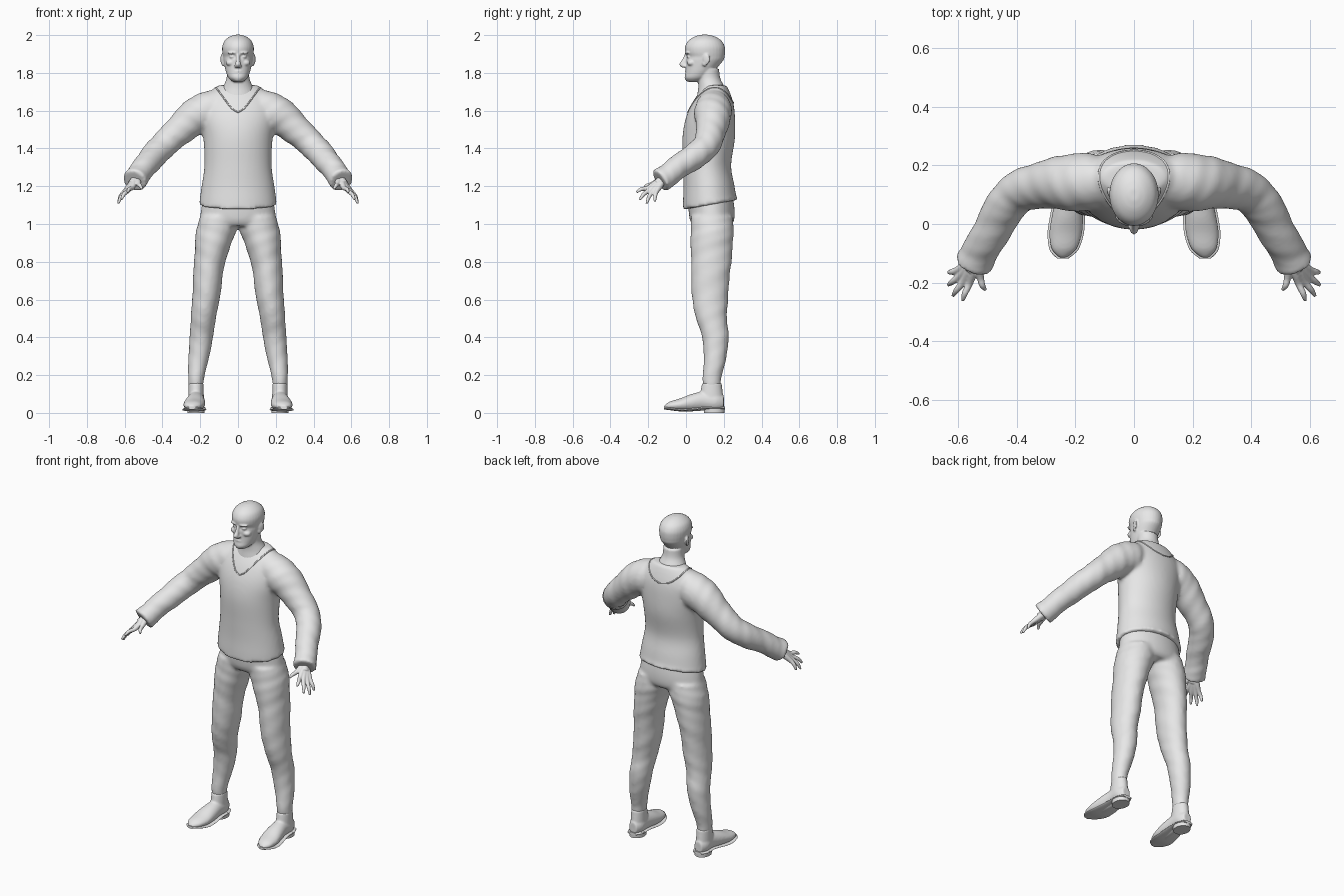
import bpy, bmesh, math
from mathutils import Vector, Matrix

cube = bpy.data.objects.get("Cube")
if cube:
    bpy.data.objects.remove(cube, do_unlink=True)

GREY = bpy.data.materials.new("plain_grey")
GREY.use_nodes = True
GREY.diffuse_color = (0.8, 0.8, 0.8, 1)
GREY.node_tree.nodes["Principled BSDF"].inputs["Base Color"].default_value = (0.8, 0.8, 0.8, 1)


def spline(rows, steps):
    """Smoothly interpolate rows of numbers (Catmull-Rom)."""
    out = []
    last = len(rows) - 1
    for i in range(last):
        a, b, c, d = rows[max(i - 1, 0)], rows[i], rows[i + 1], rows[min(i + 2, last)]
        for k in range(steps):
            t = k / steps
            out.append([0.5 * (2 * q + (r - p) * t + (2 * p - 5 * q + 4 * r - s) * t * t
                               + (3 * q - p - 3 * r + s) * t ** 3)
                        for p, q, r, s in zip(a, b, c, d)])
    out.append(list(rows[last]))
    return out


def loft(bm, rings, axis=None, side=1, steps=5, sides=32, fold=0.0):
    """Skin rings (x, y, z, radius[, second radius]); axis None follows the path."""
    rows = spline(rings, steps)
    pts = [Vector(r[:3]) for r in rows]
    loops = []
    for i, row in enumerate(rows):
        if axis == "z":
            u, v = Vector((1, 0, 0)), Vector((0, 1, 0))
        elif axis == "y":
            u, v = Vector((1, 0, 0)), Vector((0, 0, 1))
        else:
            t = (pts[min(i + 1, len(pts) - 1)] - pts[max(i - 1, 0)]).normalized()
            u = t.cross(Vector((1, 0, 1))).normalized()
            v = t.cross(u)
        loop = []
        for k in range(sides):
            a = math.tau * k / sides
            w = 1 + fold * math.sin(1.3 * i + 2 * a) * math.sin(0.45 * i + a)
            p = pts[i] + (u * math.cos(a) * row[3] + v * math.sin(a) * row[-1]) * w
            loop.append(bm.verts.new((p.x * side, p.y, p.z)))
        loops.append(loop)
    for a, b in zip(loops, loops[1:]):
        for k in range(sides):
            n = (k + 1) % sides
            bm.faces.new((a[k], a[n], b[n], b[k]))
    bm.faces.new(loops[0][::-1])
    bm.faces.new(loops[-1])
    return loops


def blob(bm, centre, size, turn=0.0):
    m = Matrix.Translation(centre) @ Matrix.Rotation(turn, 4, "Z") @ Matrix.Diagonal((*size, 1))
    bmesh.ops.create_icosphere(bm, subdivisions=3, radius=1, matrix=m)


def finish(bm, name, voxel=0, smooth=0):
    """Turn the bmesh into an object, fusing overlapping pieces if voxel is set."""
    bmesh.ops.recalc_face_normals(bm, faces=bm.faces)
    mesh = bpy.data.meshes.new(name)
    bm.to_mesh(mesh)
    bm.free()
    mesh.materials.append(GREY)
    ob = bpy.data.objects.new(name, mesh)
    bpy.context.collection.objects.link(ob)
    if voxel:
        mod = ob.modifiers.new("fuse", "REMESH")
        mod.mode, mod.voxel_size, mod.use_smooth_shade = "VOXEL", voxel, True
        mod = ob.modifiers.new("soften", "SMOOTH")
        mod.factor, mod.iterations = 0.5, smooth
    else:
        bpy.ops.object.select_all(action="DESELECT")
        ob.select_set(True)
        bpy.context.view_layer.objects.active = ob
        bpy.ops.object.shade_smooth_by_angle(angle=math.radians(40))
    return ob


# Shirt: body and two long sleeves fused together, hem dipping at the front
bm = bmesh.new()
body = loft(bm, [(0, .128, 1.1, .207, .145), (0, .122, 1.2, .193, .135), (0, .112, 1.31, .178, .127),
                 (0, .12, 1.45, .183, .139), (0, .128, 1.55, .2, .132), (0, .14, 1.63, .2, .113),
                 (0, .15, 1.69, .16, .085), (0, .16, 1.735, .105, .055)], "z", sides=48)
for vert in body[0] + body[1]:
    vert.co.z += 0.18 * (vert.co.y - 0.12)
for side in (1, -1):
    loft(bm, [(.1, .145, 1.63, .085), (.18, .143, 1.595, .1), (.25, .14, 1.55, .092), (.33, .13, 1.478, .078),
              (.4, .105, 1.412, .072), (.445, .05, 1.363, .07), (.495, -.04, 1.303, .064),
              (.53, -.1, 1.255, .063), (.548, -.138, 1.228, .068)], side=side, fold=.04)
shirt = finish(bm, "shirt", .01, 8)

# Trousers: hips and two legs fused together
bm = bmesh.new()
loft(bm, [(0, .128, 1.16, .18, .118), (0, .135, 1.08, .195, .122), (0, .138, 1.02, .2, .117),
          (0, .138, .99, .18, .1)], "z", sides=48)
for side in (1, -1):
    loft(bm, [(.1, .138, 1.04, .1, .11), (.113, .138, .97, .108, .114), (.135, .136, .88, .093, .112),
              (.155, .132, .76, .08, .104), (.17, .127, .6, .073, .095), (.185, .137, .49, .066, .081),
              (.195, .157, .39, .062, .07), (.21, .152, .28, .054, .059), (.222, .137, .18, .042, .05),
              (.222, .137, .14, .04, .048)], "z", side, fold=.03)
finish(bm, "trousers", .01, 8)

# Head with neck, face features and ears
bm = bmesh.new()
loft(bm, [(0, .042, 1.752, .025, .03), (0, .055, 1.772, .049, .062), (0, .07, 1.8, .062, .073),
          (0, .086, 1.835, .071, .086), (0, .099, 1.868, .077, .1), (0, .104, 1.886, .079, .1),
          (0, .101, 1.91, .083, .106), (0, .1, 1.94, .083, .105), (0, .1, 1.97, .071, .088),
          (0, .1, 1.992, .044, .055), (0, .1, 2.002, .016, .02)], "z")
loft(bm, [(0, .14, 1.62, .11, .09), (0, .142, 1.68, .1, .083), (0, .135, 1.725, .08, .07),
          (0, .122, 1.77, .061, .06), (0, .115, 1.82, .06, .06)], "z")
loft(bm, [(0, .004, 1.9, .009, .01), (0, -.008, 1.87, .01, .013), (0, -.018, 1.845, .015, .018),
          (0, -.008, 1.828, .014, .014)], "z", sides=16)
blob(bm, (0, .008, 1.808), (.025, .014, .007))
blob(bm, (0, .01, 1.794), (.022, .015, .007))
blob(bm, (0, .014, 1.769), (.024, .019, .016))
for side in (1, -1):
    blob(bm, (.031 * side, .007, 1.906), (.027, .012, .007), .3 * side)
    blob(bm, (.031 * side, .016, 1.885), (.015, .013, .008), .3 * side)
    blob(bm, (.043 * side, .026, 1.853), (.023, .02, .016), .5 * side)
    blob(bm, (.013 * side, -.006, 1.837), (.008, .011, .008))
    blob(bm, (.083 * side, .107, 1.872), (.008, .021, .03), -.35 * side)
    blob(bm, (.079 * side, .098, 1.85), (.007, .013, .016), -.25 * side)
finish(bm, "head", .005, 3)

# Neckline: a fine trim laid on the shirt, V at the front and round behind
half = [(0, -.01, 1.6), (.035, -.01, 1.625), (.07, .03, 1.665), (.105, .09, 1.71), (.118, .16, 1.72),
        (.1, .215, 1.69), (.055, .245, 1.655), (0, .25, 1.64)]
path = spline(half, 6)
path += [[-x, y, z] for x, y, z in path[-2:0:-1]]
bpy.context.view_layer.update()
fitted = shirt.evaluated_get(bpy.context.evaluated_depsgraph_get())
curve = bpy.data.curves.new("neckline_trim", "CURVE")
curve.dimensions, curve.bevel_depth, curve.bevel_resolution = "3D", .004, 2
line = curve.splines.new("POLY")
line.points.add(len(path) - 1)
line.use_cyclic_u = True
for point, place in zip(line.points, path):
    hit = fitted.closest_point_on_mesh(Vector(place))
    point.co = (*(hit[1] if hit[0] else place), 1)
curve.materials.append(GREY)
bpy.context.collection.objects.link(bpy.data.objects.new("neckline_trim", curve))

# Hands: each finger runs from the wrist over its knuckle to its tip
WRIST = Vector((.538, -.118, 1.238))
FINGERS = [((.562, -.203, 1.19), (.585, -.262, 1.168)), ((.583, -.198, 1.176), (.618, -.245, 1.128)),
           ((.597, -.18, 1.168), (.634, -.208, 1.108)), ((.602, -.157, 1.17), (.633, -.165, 1.118)),
           ((.524, -.186, 1.208), (.507, -.225, 1.186))]
for side, label in ((1, "left"), (-1, "right")):
    bm = bmesh.new()
    for knuckle, tip in FINGERS:
        k, t = Vector(knuckle), Vector(tip)
        start = WRIST.lerp(k, .15)
        bend = k.lerp(t, .55) + Vector((.003, -.002, .006))
        loft(bm, [(*start, .019), (*start.lerp(k, .5), .017), (*k, .0125), (*bend, .0105), (*t, .006)],
             side=side, sides=12)
    loft(bm, [(.52, -.08, 1.26, .028), (*WRIST, .026), (.56, -.155, 1.21, .024)], side=side, sides=16)
    finish(bm, label + "_hand", .0035, 3)

    # Shoe upper: foot and ankle fused together
    bm = bmesh.new()
    foot = [(.243, -.114, .03, .014, .01), (.239, -.085, .038, .043, .022), (.233, -.03, .043, .056, .034),
            (.227, .03, .054, .053, .046), (.222, .1, .064, .044, .052), (.222, .16, .062, .043, .052),
            (.222, .2, .056, .025, .036)]
    loft(bm, foot, "y", side)
    loft(bm, [(.222, .135, .05, .042, .064), (.222, .135, .1, .041, .06), (.222, .137, .158, .039, .052)],
         "z", side)
    finish(bm, label + "_shoe", .006, 4)

    # Sole that lifts at the toe, with a heel block
    bm = bmesh.new()
    loft(bm, [(x, y * 1.03, .026 - .25 * max(0, .1 - abs(y + .01)) * .5, w + .006, .008)
              for x, y, z, w, h in foot], "y", side)
    loft(bm, [(.222, .15, 0, .044, .054), (.222, .15, .03, .046, .056)], "z", side, steps=1)
    finish(bm, label + "_sole")
